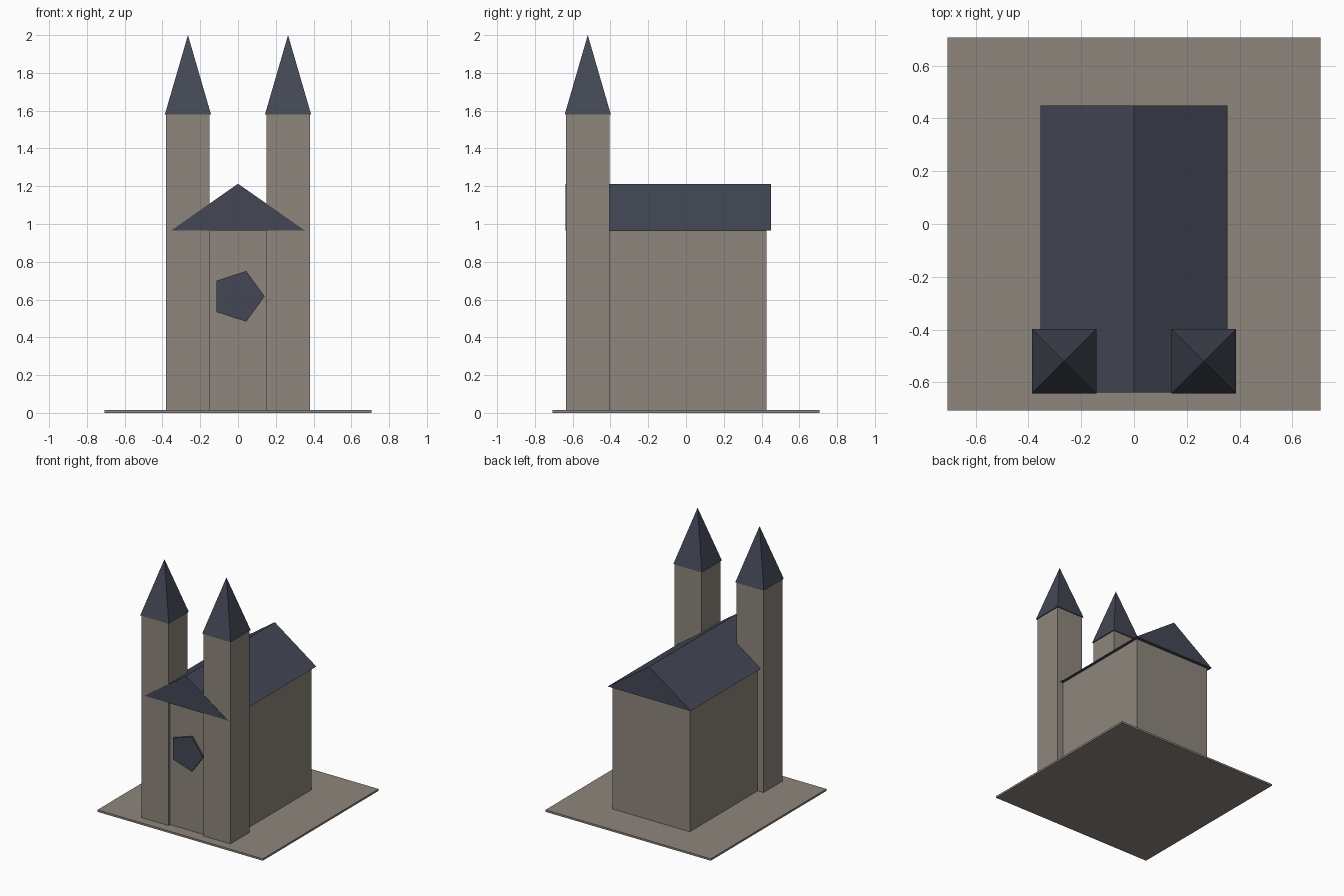
import bpy
import math

cube = bpy.data.objects.get("Cube")
if cube:
    bpy.data.objects.remove(cube, do_unlink=True)


def make_material(name, rgb):
    mat = bpy.data.materials.new(name)
    mat.use_nodes = True
    colour = (*rgb, 1.0)
    mat.diffuse_color = colour
    mat.node_tree.nodes["Principled BSDF"].inputs["Base Color"].default_value = colour
    return mat


stone = make_material("warm grey stone", (0.27, 0.237, 0.203))
slate = make_material("blue grey slate", (0.056, 0.064, 0.09))


def finish(name, mat):
    obj = bpy.context.object
    obj.name = name
    obj.data.name = name
    obj.data.materials.clear()
    obj.data.materials.append(mat)
    return obj


def box(name, low, high, mat):
    centre = [(a + b) / 2 for a, b in zip(low, high)]
    bpy.ops.mesh.primitive_cube_add(size=1, location=centre)
    obj = finish(name, mat)
    obj.scale = [b - a for a, b in zip(low, high)]


def gable_roof(name, half_width, y0, y1, z0, z1, mat):
    profile = [(-half_width, z0), (half_width, z0), (0, z1)]
    verts = [(x, y, z) for y in (y0, y1) for x, z in profile]
    faces = [(0, 1, 2), (5, 4, 3), (0, 3, 4, 1), (1, 4, 5, 2), (2, 5, 3, 0)]
    mesh = bpy.data.meshes.new(name)
    mesh.from_pydata(verts, [], faces)
    mesh.materials.append(mat)
    bpy.context.collection.objects.link(bpy.data.objects.new(name, mesh))


# Ground slab, nave and its gabled roof
box("ground_slab", (-0.707, -0.707, 0), (0.707, 0.707, 0.015), stone)
box("nave", (-0.33, -0.615, 0.01), (0.33, 0.425, 0.967), stone)
gable_roof("nave_roof", 0.355, -0.638, 0.45, 0.965, 1.213, slate)

# Twin front towers with pyramid spires
for side, sign in (("left", 1), ("right", -1)):
    cx, cy, half = sign * 0.265, -0.52, 0.115
    box(side + "_tower", (cx - half, cy - half, 0.01), (cx + half, cy + half, 1.58), stone)
    bpy.ops.mesh.primitive_cone_add(
        vertices=4, radius1=0.122 * math.sqrt(2), radius2=0, depth=0.42,
        location=(cx, cy, 1.79), rotation=(0, 0, math.pi / 4))
    finish(side + "_spire", slate)

# Five-sided window on the front wall, one corner towards the left
bpy.ops.mesh.primitive_cylinder_add(vertices=5, radius=0.141, depth=0.03)
window = finish("front_window", slate)
for v in window.data.vertices:
    angle = math.atan2(v.co.y, v.co.x) - math.pi / 2
    depth = v.co.z
    v.co = (0.141 * math.cos(angle), -depth, 0.141 * math.sin(angle))
window.location = (0, -0.615, 0.617)
window.data.update()
